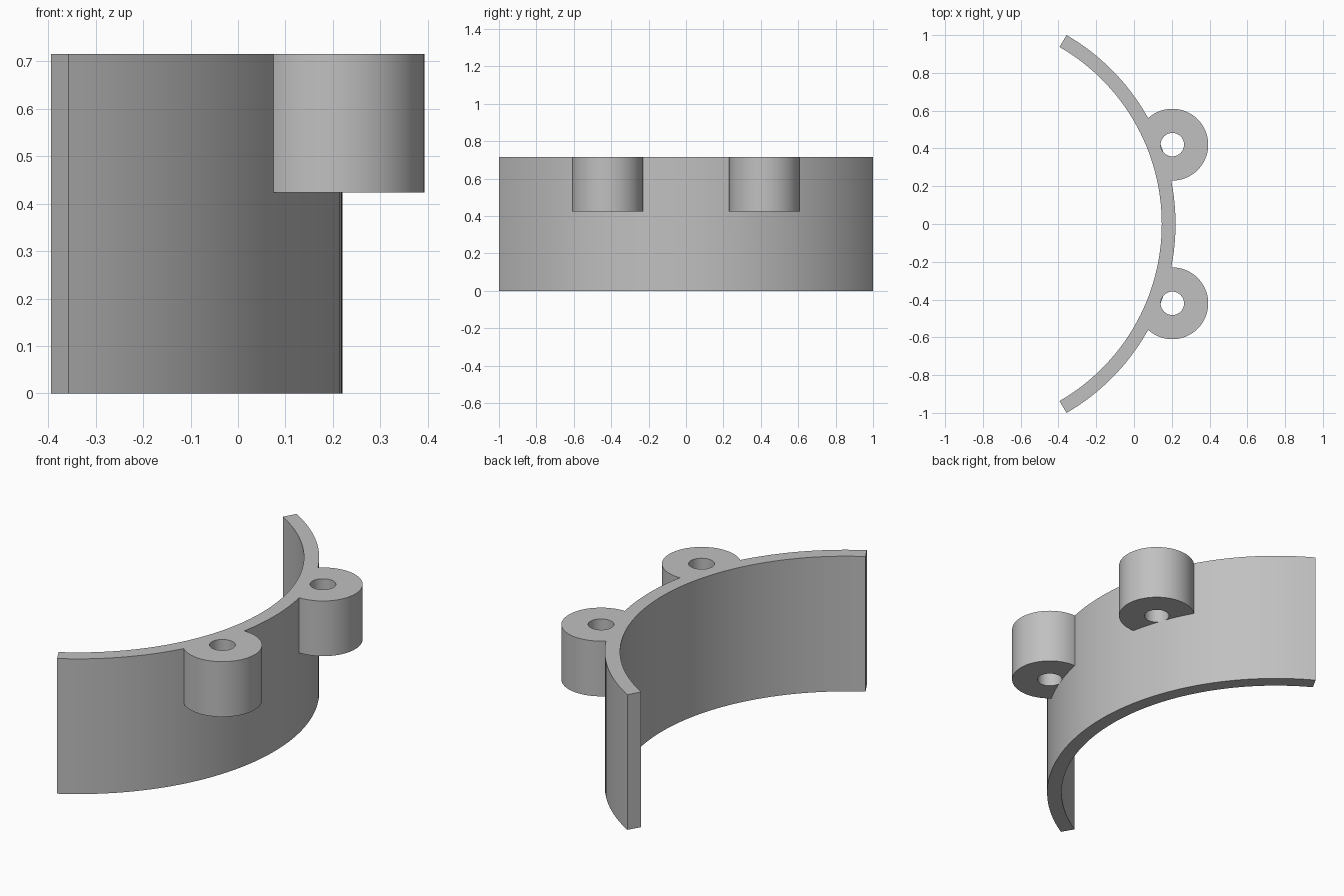
import bpy, bmesh
from math import cos, sin, pi, radians

if "Cube" in bpy.data.objects:
    bpy.data.objects.remove(bpy.data.objects["Cube"], do_unlink=True)

# Main dimensions
CENTRE_X = -0.935
OUTER, INNER = 1.155, 1.082
HEIGHT, BOSS_BASE = 0.715, 0.423
BOSS_X, BOSS_Y = 0.203, 0.42
BOSS_R, HOLE_R = 0.19, 0.062

grey = bpy.data.materials.new("light_grey")
grey.use_nodes = True
colour = (0.53, 0.53, 0.53, 1)
grey.diffuse_color = colour
grey.node_tree.nodes["Principled BSDF"].inputs["Base Color"].default_value = colour


def prism(name, outline, z0, z1):
    """Extrude a flat outline from z0 to z1."""
    bm = bmesh.new()
    face = bm.faces.new([bm.verts.new((x, y, z0)) for x, y in outline])
    top = bmesh.ops.extrude_face_region(bm, geom=[face])
    verts = [g for g in top["geom"] if isinstance(g, bmesh.types.BMVert)]
    bmesh.ops.translate(bm, verts=verts, vec=(0, 0, z1 - z0))
    bmesh.ops.recalc_face_normals(bm, faces=bm.faces)
    mesh = bpy.data.meshes.new(name)
    bm.to_mesh(mesh)
    bm.free()
    mesh.materials.append(grey)
    obj = bpy.data.objects.new(name, mesh)
    bpy.context.collection.objects.link(obj)
    return obj


def circle(x, y, r, n):
    return [(x + r * cos(2 * pi * i / n), y + r * sin(2 * pi * i / n)) for i in range(n)]


def combine(target, tool, operation):
    """Apply a boolean and discard the tool."""
    tool.hide_render = True
    bpy.context.view_layer.objects.active = target
    mod = target.modifiers.new(tool.name, 'BOOLEAN')
    mod.operation, mod.object, mod.solver = operation, tool, 'EXACT'
    bpy.ops.object.modifier_apply(modifier=mod.name)
    bpy.data.objects.remove(tool, do_unlink=True)


# Solid sector with the outer radius of the curved band
steps = 64
angles = [radians(-60 + 120 * i / steps) for i in range(steps + 1)]
sector = [(CENTRE_X, 0)] + [(CENTRE_X + OUTER * cos(a), OUTER * sin(a)) for a in angles]
bracket = prism("curved_bracket", sector, 0, HEIGHT)

# Round screw bosses merged into the outside
for side in (-1, 1):
    boss = prism("boss", circle(BOSS_X, side * BOSS_Y, BOSS_R, 64), BOSS_BASE, HEIGHT)
    combine(bracket, boss, 'UNION')

# Hollow out the inside, then drill the bosses
core = prism("core_cutter", circle(CENTRE_X, 0, INNER, 192), -0.1, HEIGHT + 0.1)
combine(bracket, core, 'DIFFERENCE')
for side in (-1, 1):
    hole = prism("hole_cutter", circle(BOSS_X, side * BOSS_Y, HOLE_R, 40), BOSS_BASE, HEIGHT + 0.1)
    combine(bracket, hole, 'DIFFERENCE')

# Smooth curved walls with crisp rims
bpy.ops.object.select_all(action='DESELECT')
bracket.select_set(True)
bpy.context.view_layer.objects.active = bracket
bpy.ops.object.shade_smooth_by_angle(angle=radians(30))
